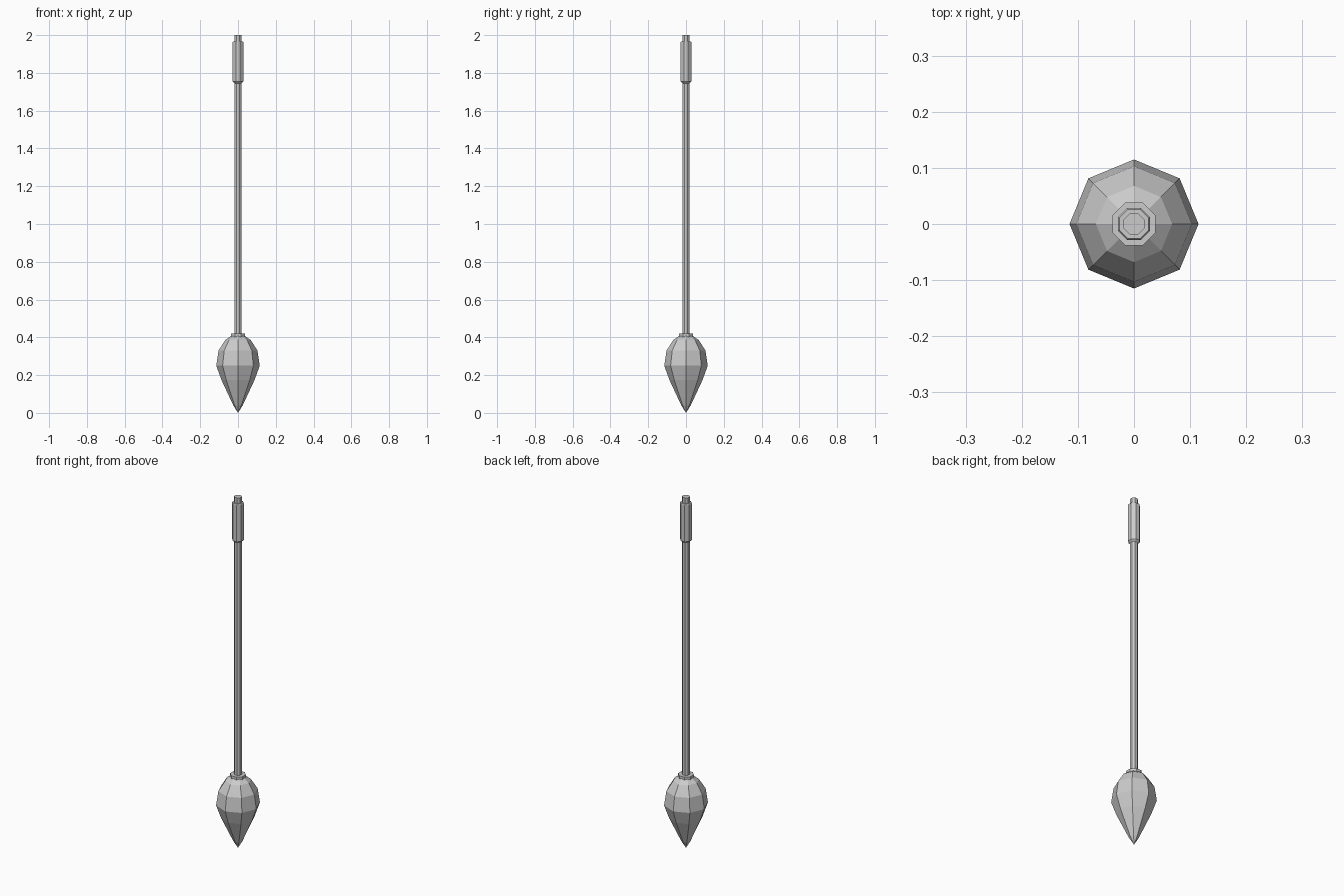
import bpy, bmesh, math

if "Cube" in bpy.data.objects:
    bpy.data.objects.remove(bpy.data.objects["Cube"])

SIDES = 8

def lathe(name, profile, turn=0.0):
    """Spin (radius, z) points round the z axis into a faceted solid."""
    bm = bmesh.new()
    rings = []
    for r, z in profile:
        if r == 0:
            rings.append([bm.verts.new((0, 0, z))] * SIDES)
        else:
            rings.append([bm.verts.new((r * math.cos(turn + math.tau * i / SIDES),
                                        r * math.sin(turn + math.tau * i / SIDES), z))
                          for i in range(SIDES)])
    for a, b in zip(rings, rings[1:]):
        for i in range(SIDES):
            j = (i + 1) % SIDES
            bm.faces.new(list(dict.fromkeys((a[i], a[j], b[j], b[i]))))
    # Flat caps on open ends
    for ring, (r, z) in ((rings[0], profile[0]), (rings[-1], profile[-1])):
        if r > 0:
            bm.faces.new(ring)
    bmesh.ops.recalc_face_normals(bm, faces=bm.faces)
    mesh = bpy.data.meshes.new(name)
    bm.to_mesh(mesh)
    bm.free()
    obj = bpy.data.objects.new(name, mesh)
    bpy.context.collection.objects.link(obj)
    return obj

HALF = math.pi / SIDES

# Teardrop head with its point on the ground
lathe("head", [(0, 0), (0.025, 0.04), (0.088, 0.175), (0.115, 0.25),
               (0.103, 0.33), (0.068, 0.385), (0.038, 0.407)])
# Collar where the shaft enters the head
lathe("collar", [(0.041, 0.402), (0.041, 0.42)], HALF)
# Long shaft, showing again above the grip
lathe("shaft", [(0.02, 0.40), (0.02, 2.0)], HALF)
# Grip sleeve with tapered ends
lathe("grip", [(0.02, 1.745), (0.031, 1.755), (0.031, 1.963), (0.028, 1.967)], HALF)
